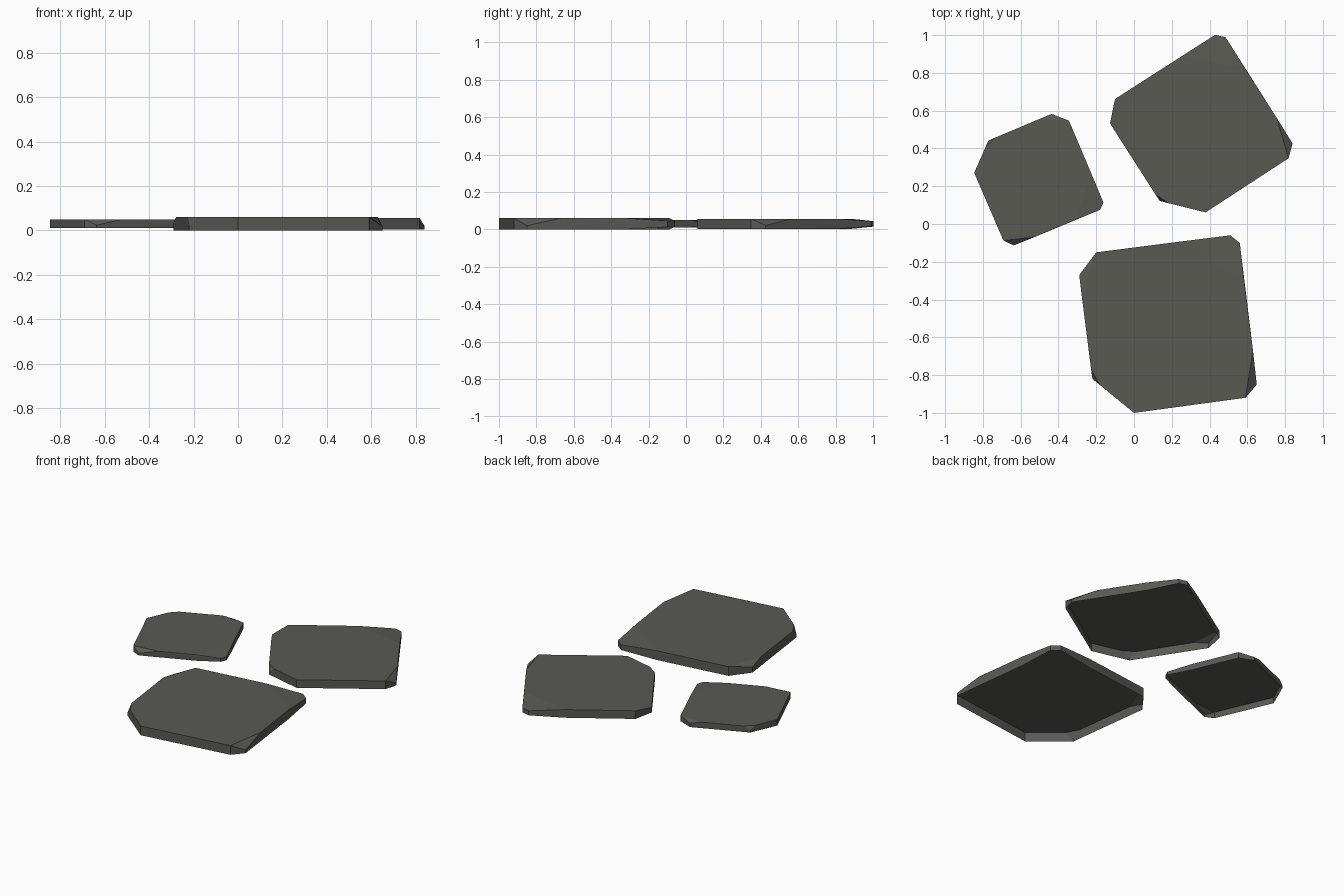
import bpy, bmesh, math
from mathutils import Vector, Matrix

if "Cube" in bpy.data.objects:
    bpy.data.objects.remove(bpy.data.objects["Cube"])

slate = bpy.data.materials.new("dark slate")
slate.diffuse_color = (0.1, 0.1, 0.088, 1)
slate.use_nodes = True
slate.node_tree.nodes["Principled BSDF"].inputs["Base Color"].default_value = slate.diffuse_color

# Outline of the master stone, counter-clockwise, and its pivot
PIVOT = Vector((0.20, -0.521, 0.03))
BASE = [(0, -1), (0.59, -0.92), (0.65, -0.85), (0.585, -0.32), (0.27, -0.09),
        (-0.20, -0.15), (-0.29, -0.27), (-0.22, -0.82)]
# Top rim, pulled in where corners are chipped
TOP = [(0, -1), (0.59, -0.92), (0.63, -0.67), (0.585, -0.32), (0.27, -0.09),
       (-0.20, -0.15), (-0.278, -0.37), (-0.227, -0.77), (-0.18, -0.853)]
# Lower edge of each chip, and the worn thin corner
CHIPS = [(0.65, -0.85, 0.02), (-0.29, -0.27, 0.037), (-0.22, -0.82, 0.02)]
WORN = [(x, y, z) for x, y in ((0.56, -0.10), (0.51, -0.06)) for z in (0.013, 0.046)]


def stone(name, centre, size, turn):
    """Faceted paving slab, open underneath."""
    bm = bmesh.new()
    pts = [(x, y, 0) for x, y in BASE] + [(x, y, 0.06) for x, y in TOP] + CHIPS + WORN
    for p in pts:
        bm.verts.new(Vector(p) - PIVOT)
    res = bmesh.ops.convex_hull(bm, input=bm.verts[:])
    loose = [v for v in bm.verts if not v.link_faces]
    bmesh.ops.delete(bm, geom=loose, context='VERTS')
    bmesh.ops.recalc_face_normals(bm, faces=bm.faces[:])
    bm.normal_update()
    # Open underside
    under = [f for f in bm.faces if f.normal.z < -0.8]
    bmesh.ops.delete(bm, geom=under, context='FACES')
    bmesh.ops.dissolve_limit(bm, angle_limit=math.radians(1),
                             verts=bm.verts[:], edges=bm.edges[:])
    bm.transform(Matrix.Translation((*centre, 0.03))
                 @ Matrix.Rotation(math.radians(turn), 4, 'Z') @ Matrix.Scale(size, 4))
    me = bpy.data.meshes.new(name)
    bm.to_mesh(me)
    bm.free()
    me.materials.append(slate)
    bpy.context.collection.objects.link(bpy.data.objects.new(name, me))


# Three stepping stones: same slab, scaled and turned
stone("large_stone", (0.20, -0.521), 1.0, 0)
stone("medium_stone", (0.3575, 0.518), 0.88, 25.4)
stone("small_stone", (-0.508, 0.229), 0.656, -74.4)
